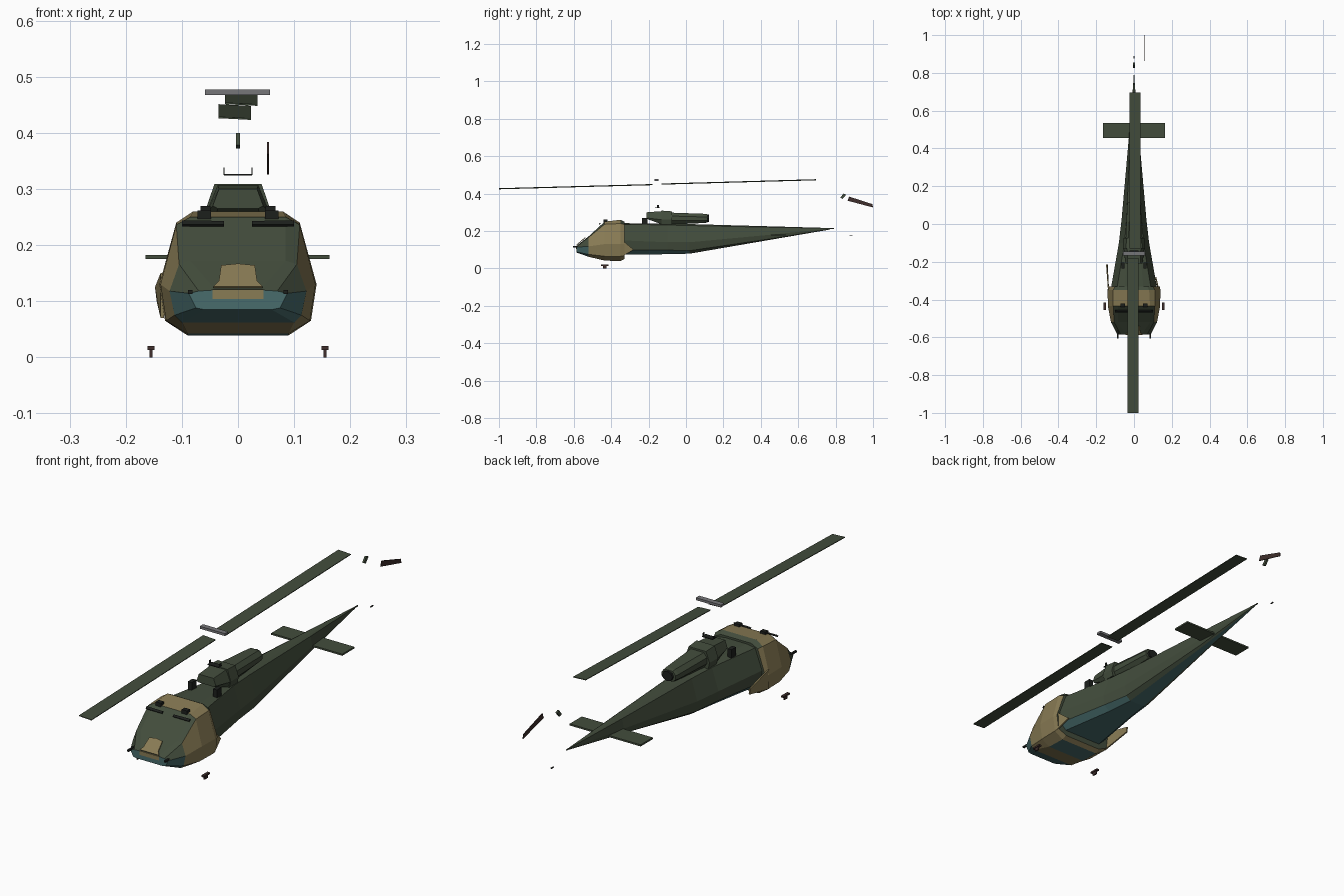
import bpy, bmesh, math
from mathutils import Vector

cube = bpy.data.objects.get("Cube")
if cube:
    bpy.data.objects.remove(cube)


def material(name, rgb):
    m = bpy.data.materials.new(name)
    m.use_nodes = True
    m.diffuse_color = (*rgb, 1)
    m.node_tree.nodes["Principled BSDF"].inputs["Base Color"].default_value = (*rgb, 1)
    return m


MATS = {
    "G": material("olive green", (.055, .073, .045)),
    "S": material("tan", (.25, .2, .09)),
    "T": material("teal", (.065, .15, .15)),
    "K": material("black", (.012, .014, .012)),
    "B": material("dark brown", (.05, .028, .025)),
    "A": material("grey", (.18, .18, .19)),
}
KEYS = list(MATS)


def finish(name, bm, keys):
    bmesh.ops.recalc_face_normals(bm, faces=bm.faces)
    mesh = bpy.data.meshes.new(name)
    bm.to_mesh(mesh)
    bm.free()
    for k in keys:
        mesh.materials.append(MATS[k])
    obj = bpy.data.objects.new(name, mesh)
    bpy.context.collection.objects.link(obj)
    return obj


def loft(name, sections, colours):
    """Join mirrored half profiles along y; one colour string per segment,
    ordered belly, lower strips, upper strips, top."""
    bm = bmesh.new()
    rings = []
    for y, half in sections:
        pts = half + [(-x, z) for x, z in reversed(half)]
        rings.append([bm.verts.new((x, y, z)) for x, z in pts])
    n = len(rings[0])
    for seg, (a, b) in enumerate(zip(rings, rings[1:])):
        for j in range(n):
            f = bm.faces.new((a[j], a[(j + 1) % n], b[(j + 1) % n], b[j]))
            strip = min(j, n - 2 - j) + 1
            f.material_index = KEYS.index(colours[seg][strip])
    for ring, col in ((rings[0], colours[0][0]), (rings[-1], colours[-1][-1])):
        bm.faces.new(ring).material_index = KEYS.index(col)
    return finish(name, bm, KEYS)


def prism(name, pts, offset, key):
    """Extrude a polygon along an offset vector."""
    bm = bmesh.new()
    a = [bm.verts.new(p) for p in pts]
    b = [bm.verts.new(Vector(p) + Vector(offset)) for p in pts]
    bm.faces.new(a)
    bm.faces.new(b)
    for i in range(len(a)):
        j = (i + 1) % len(a)
        bm.faces.new((a[i], a[j], b[j], b[i]))
    return finish(name, bm, key)


def box(name, lo, hi, key):
    (x0, y0, z0), (x1, y1, z1) = lo, hi
    pts = [(x0, y0, z0), (x1, y0, z0), (x1, y1, z0), (x0, y1, z0)]
    return prism(name, pts, (0, 0, z1 - z0), key)


# Cabin with nose, windscreen and roof
loft("cabin", [
    (-.585, [(.06, .085), (.075, .088), (.088, .114), (.07, .118), (.04, .12)]),
    (-.52, [(.1, .062), (.113, .075), (.122, .118), (.105, .166), (.085, .172)]),
    (-.435, [(.09, .042), (.128, .065), (.138, .13), (.11, .236), (.085, .25)]),
    (-.35, [(.09, .039), (.13, .065), (.14, .13), (.11, .24), (.08, .26)]),
    (-.33, [(.088, .05), (.128, .07), (.136, .13), (.1, .235), (.07, .25)]),
], ["TTTGGG", "SSSSGG", "TSSSSS", "SSSSGG"])

# Main body narrowing into the tail boom
loft("fuselage", [
    (-.34, [(.09, .074), (.118, .1), (.122, .15), (.09, .236), (.05, .242)]),
    (-.1, [(.05, .076), (.075, .098), (.08, .14), (.05, .232), (.028, .239)]),
    (.02, [(.036, .079), (.058, .095), (.066, .14), (.04, .229), (.025, .237)]),
    (.45, [(.012, .153), (.022, .158), (.028, .18), (.02, .22), (.012, .225)]),
    (.77, [(.001, .208), (.002, .21), (.002, .212), (.002, .215), (.001, .216)]),
], ["TTGGGG", "TTGGGG", "TGGGGG", "TGGGGG"])
box("tail_tip", (-.002, .76, .211), (.002, .79, .215), "G")

# Open door panel on the right flank and short trailing panel on the left
prism("right_door_panel", [(-.138, -.35, .07), (-.138, -.35, .15),
      (-.148, -.215, .125), (-.145, -.215, .1)], (.006, 0, 0), "S")
prism("left_rear_panel", [(.13, -.34, .065), (.132, -.34, .15),
      (.118, -.28, .1)], (-.006, 0, 0), "S")

# Windscreen slope: helper giving a point on the glass
def glass(x, z, lift=.004):
    t = (z - .12) / .13
    return (x, -.585 + .15 * t - lift, z + lift)


outline = [(.044, .122), (.034, .132), (.03, .16), (0, .163)]
patch = outline + [(-x, z) for x, z in reversed(outline[:-1])]
prism("nose_patch", [glass(x, z, .001) for x, z in patch], (0, -.003, .003), "S")
prism("nose_patch_lip", [(-.045, -.587, .104), (.045, -.587, .104),
      (.045, -.587, .121), (-.045, -.587, .121)], (0, .004, 0), "S")

for side, s in (("left", 1), ("right", -1)):
    # Wipers, roof fittings, nose probes and gear stubs
    prism(side + "_wiper", [glass(s * x, z) for x, z in
          ((.025, .229), (.1, .229), (.1, .236), (.025, .235))],
          (0, -.004, .004), "K")
    box(side + "_wiper_motor", (s * .06 - .012, -.44, .246),
        (s * .06 + .012, -.42, .262), "K")
    box(side + "_roof_antenna", (s * .058 - .009, -.235, .225),
        (s * .058 + .009, -.205, .27), "K")
    box(side + "_nose_probe", (s * .085 - .004, -.605, .113),
        (s * .085 + .004, -.565, .12), "K")
    box(side + "_gear_plate", (s * .155 - .006, -.455, .013),
        (s * .155 + .006, -.415, .02), "B")
    box(side + "_gear_stub", (s * .155 - .003, -.445, 0),
        (s * .155 + .003, -.425, .013), "B")
    # Rotor control bracket arm
    box(side + "_control_arm", (s * .025 - .001, -.155, .325),
        (s * .025 + .001, -.145, .338), "K")

box("control_crossbar", (-.025, -.165, .324), (.025, -.14, .327), "K")

# Engine housing: intake, collar, rear cowling
loft("engine_intake", [
    (-.21, [(.036, .265), (.045, .27), (.034, .3)]),
    (-.13, [(.045, .236), (.055, .26), (.036, .306)]),
], ["GGGG"])
loft("engine_collar", [
    (-.13, [(.05, .235), (.058, .262), (.042, .309)]),
    (-.075, [(.05, .235), (.056, .262), (.04, .305)]),
], ["GGGG"])
loft("engine_cowling", [
    (-.075, [(.03, .235), (.044, .255), (.044, .28), (.03, .298)]),
    (.1, [(.02, .243), (.036, .256), (.036, .275), (.02, .292)]),
    (.115, [(.02, .246), (.032, .258), (.032, .274), (.02, .289)]),
], ["GGGGG", "GGGGG"])

# Exhaust opening
ring = [(.024 * math.cos(a * math.pi / 4), .115, .267 + .02 * math.sin(a * math.pi / 4))
        for a in range(8)]
prism("exhaust", ring, (0, .009, 0), "K")

# Main rotor: two tilted blades and the hub bar
prism("front_rotor_blade", [(-.035, -1, .429), (.023, -1, .426),
      (.023, -.18, .448), (-.035, -.18, .451)], (0, 0, -.003), "G")
prism("rear_rotor_blade", [(-.023, -.13, .454), (.035, -.13, .451),
      (.035, .695, .474), (-.023, .695, .477)], (0, 0, -.003), "G")
box("rotor_hub_bar", (-.059, -.168, .467), (.057, -.146, .477), "A")

# Horizontal stabilizer
box("stabilizer", (-.165, .455, .175), (.163, .535, .182), "G")

# Tail rotor blade, hub stub and tail skid end
prism("tail_rotor_blade", [(.052, .872, .384), (.052, .996, .344),
      (.052, 1, .326), (.052, .864, .362)], (.003, 0, 0), "B")
prism("tail_rotor_stub", [(-.004, .825, .378), (-.004, .842, .4),
      (-.004, .856, .394), (-.004, .838, .372)], (.008, 0, 0), "G")
box("tail_skid_end", (-.002, .875, .173), (.002, .89, .177), "K")
